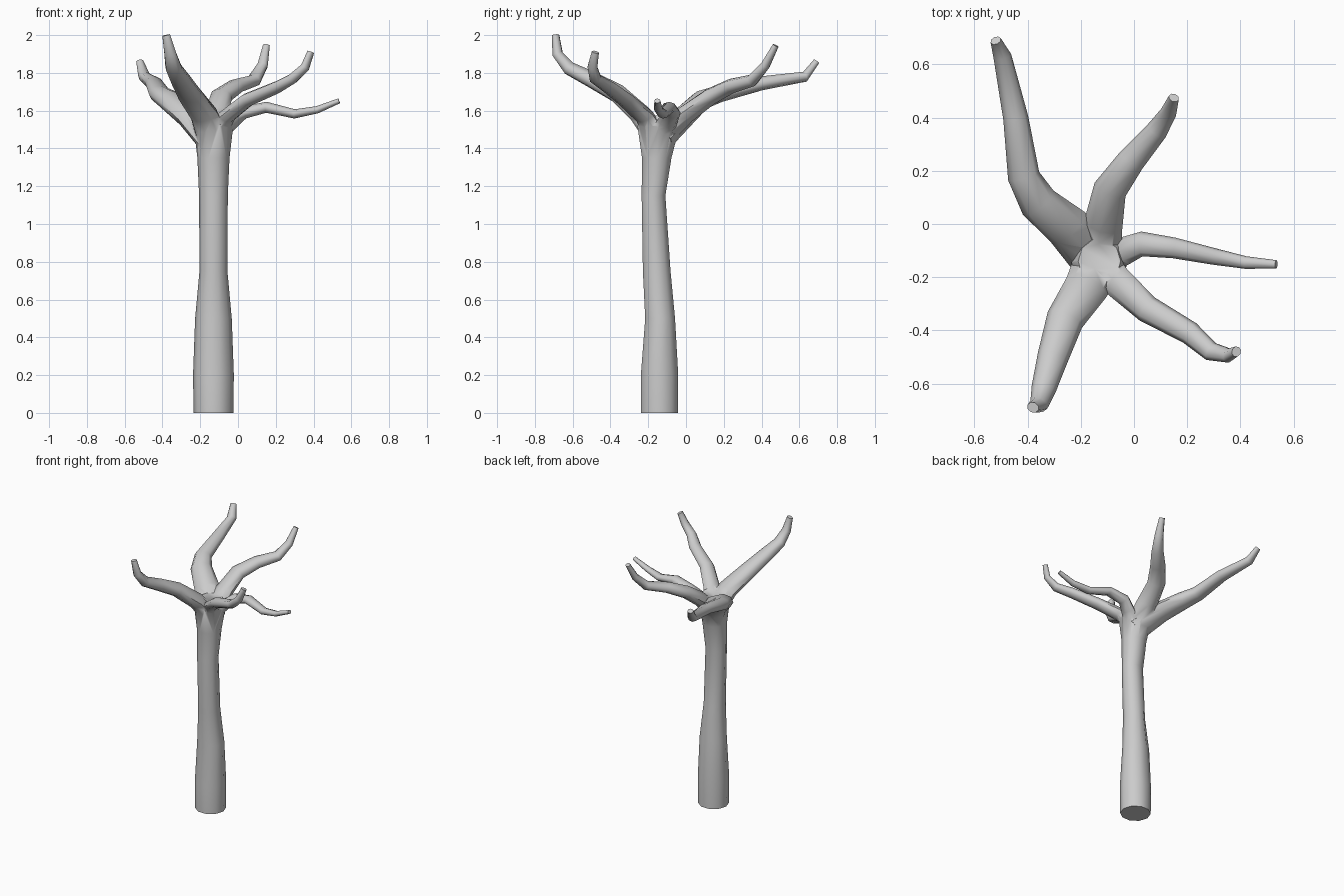
import bpy, bmesh, math
from mathutils import Vector

if "Cube" in bpy.data.objects:
    bpy.data.objects.remove(bpy.data.objects["Cube"])


def tube(name, centres, radii, side, sides, level=False):
    """Loft closed elliptical rings along a path; radii are (half width, half depth)."""
    bm = bmesh.new()
    rings = []
    last = len(centres) - 1
    for i, (c, (w, d)) in enumerate(zip(centres, radii)):
        t = (centres[min(i + 1, last)] - centres[max(i - 1, 0)]).normalized()
        if level:
            t = Vector((0, 0, 1))
        u = (side - t * side.dot(t)).normalized()
        v = t.cross(u)
        angles = [math.tau * k / sides for k in range(sides)]
        rings.append([bm.verts.new(c + u * w * math.cos(a) + v * d * math.sin(a)) for a in angles])
    for a, b in zip(rings, rings[1:]):
        for k in range(sides):
            n = (k + 1) % sides
            bm.faces.new((a[k], a[n], b[n], b[k]))
    bm.faces.new(rings[0][::-1])
    bm.faces.new(rings[-1])
    bmesh.ops.recalc_face_normals(bm, faces=bm.faces[:])
    mesh = bpy.data.meshes.new(name)
    bm.to_mesh(mesh)
    bm.free()
    obj = bpy.data.objects.new(name, mesh)
    bpy.context.collection.objects.link(obj)
    return obj


def branch(name, start, tip, points):
    """A crooked branch tapering evenly from the crown to its tip, wider than deep."""
    centres = [ROOT] + [Vector(p) for p in points]
    n = len(centres) - 1
    radii = []
    for i in range(n + 1):
        s = i / n
        w = start + (tip - start) * s
        radii.append((w, w * (.65 + .2 * s)))
    d = centres[-1] - centres[0]
    return tube(name, centres, radii, Vector((d.y, -d.x, 0)).normalized(), 8)


# Trunk profile (y, z, half width, half depth), flaring at foot and crown
profile = [(-.14, 0, .105, .103), (-.14, .2, .108, .104), (-.137, .5, .097, .083),
           (-.155, .75, .074, .077), (-.172, 1.15, .076, .066), (-.155, 1.35, .085, .082),
           (-.145, 1.52, .105, .118), (-.14, 1.575, .08, .085)]
trunk = tube("tree", [Vector((-.13, p[0], p[1])) for p in profile],
             [p[2:] for p in profile], Vector((1, 0, 0)), 10, True)

# Five branches that share a root inside the crown
ROOT = Vector((-.13, -.14, 1.44))
branches = [
    branch("back_left_branch", .1, .021,
           [(-.25, -.01, 1.57), (-.36, .08, 1.655), (-.415, .18, 1.69),
            (-.445, .4, 1.745), (-.495, .63, 1.78), (-.52, .69, 1.86)]),
    branch("back_right_branch", .085, .02,
           [(-.115, 0, 1.58), (-.09, .13, 1.675), (-.01, .24, 1.73),
            (.085, .35, 1.76), (.13, .42, 1.84), (.15, .475, 1.945)]),
    branch("right_branch", .062, .016,
           [(-.03, -.1, 1.54), (.03, -.075, 1.59), (.15, -.09, 1.618),
            (.3, -.122, 1.583), (.42, -.145, 1.605), (.535, -.152, 1.652)]),
    branch("front_right_branch", .067, .021,
           [(-.06, -.22, 1.57), (.05, -.32, 1.657), (.21, -.41, 1.725),
            (.29, -.48, 1.77), (.355, -.495, 1.83), (.385, -.48, 1.91)]),
    branch("front_left_branch", .095, .023,
           [(-.18, -.24, 1.58), (-.26, -.36, 1.69), (-.305, -.5, 1.765),
            (-.34, -.62, 1.825), (-.358, -.68, 1.9), (-.38, -.69, 2.0)]),
]

# Fuse the branches into the trunk as one skin
bpy.context.view_layer.objects.active = trunk
trunk.select_set(True)
for part in branches:
    mod = trunk.modifiers.new(part.name, 'BOOLEAN')
    mod.operation = 'UNION'
    mod.solver = 'EXACT'
    mod.object = part
    bpy.ops.object.modifier_apply(modifier=mod.name)
    bpy.data.objects.remove(part)

# Smooth bark
bpy.ops.object.shade_smooth_by_angle(angle=math.radians(60))
